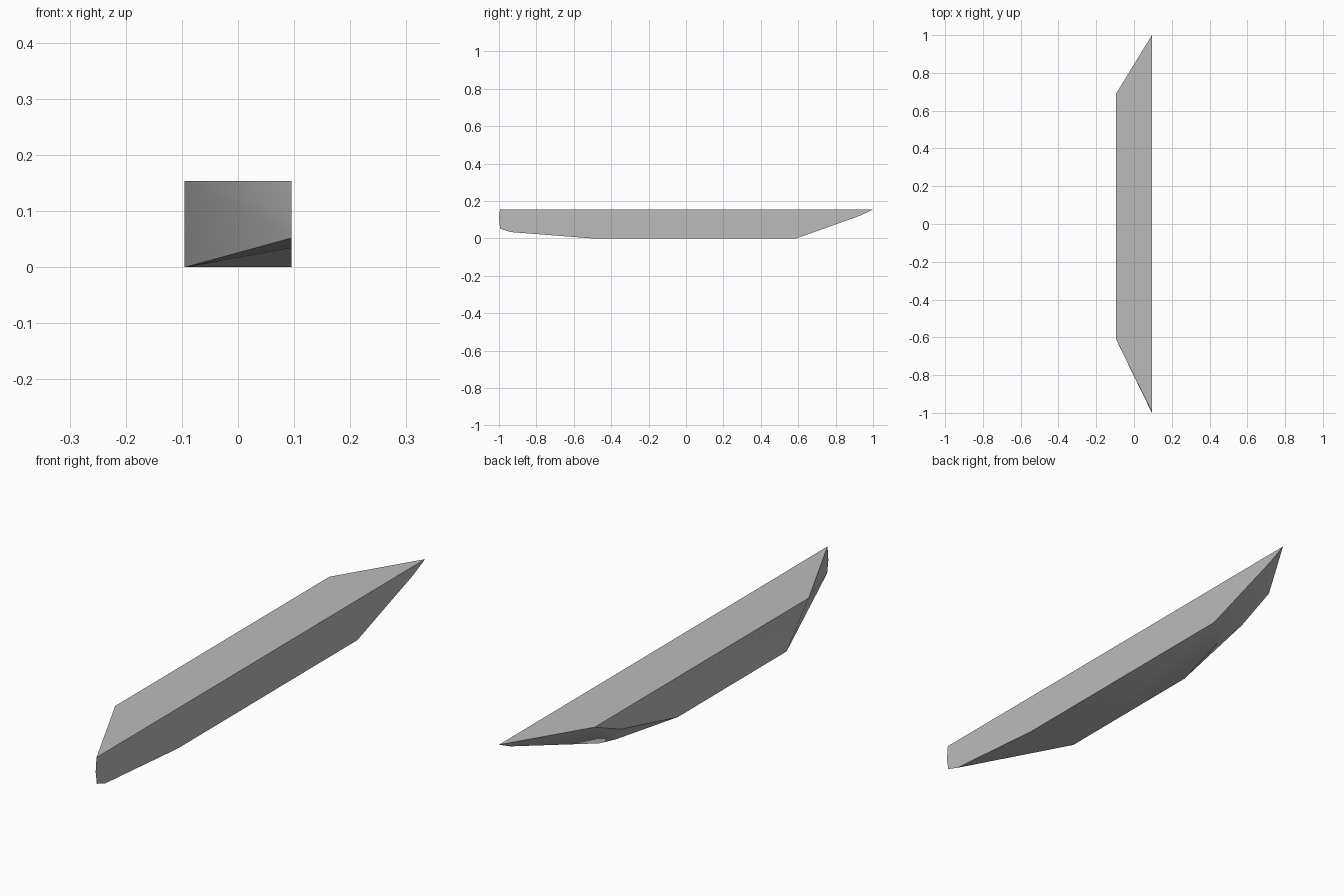
import bpy
import bmesh
import math

if "Cube" in bpy.data.objects:
    bpy.data.objects.remove(bpy.data.objects["Cube"])

# Plain grey finish
grey = bpy.data.materials.new("plain_grey")
grey.use_nodes = True
colour = (0.5, 0.5, 0.5, 1)
grey.diffuse_color = colour
grey.node_tree.nodes["Principled BSDF"].inputs["Base Color"].default_value = colour

HALF = 0.095
TOP = 0.154

# Long flat side, as (y, z)
long_side = [(-0.995, TOP), (-1, 0.1), (-0.993, 0.052), (-0.94, 0.034),
             (-0.5, 0), (0.59, 0), (0.93, 0.121), (1, TOP)]
# Short opposite side, as (y, z)
short_side = [(-0.61, TOP), (-0.475, 0), (0.185, 0), (0.53, 0.085), (0.69, TOP)]
# Rounded bottom corner at the back, as (x, y)
bottom_corner = [(0.005, 0.52), (-0.023, 0.46)]

# Skin the two sides into one solid block
bm = bmesh.new()
for x, profile in ((HALF, long_side), (-HALF, short_side)):
    for y, z in profile:
        bm.verts.new((x, y, z))
for x, y in bottom_corner:
    bm.verts.new((x, y, 0))
bmesh.ops.convex_hull(bm, input=bm.verts[:])
bmesh.ops.dissolve_limit(bm, angle_limit=math.radians(0.5),
                         verts=bm.verts[:], edges=bm.edges[:])
bmesh.ops.recalc_face_normals(bm, faces=bm.faces[:])

mesh = bpy.data.meshes.new("hull_block")
bm.to_mesh(mesh)
bm.free()
mesh.materials.append(grey)
block = bpy.data.objects.new("hull_block", mesh)
bpy.context.collection.objects.link(block)

# Soft shading across the curved ends, crisp main edges
bpy.context.view_layer.objects.active = block
block.select_set(True)
bpy.ops.object.shade_smooth_by_angle(angle=math.radians(30))
